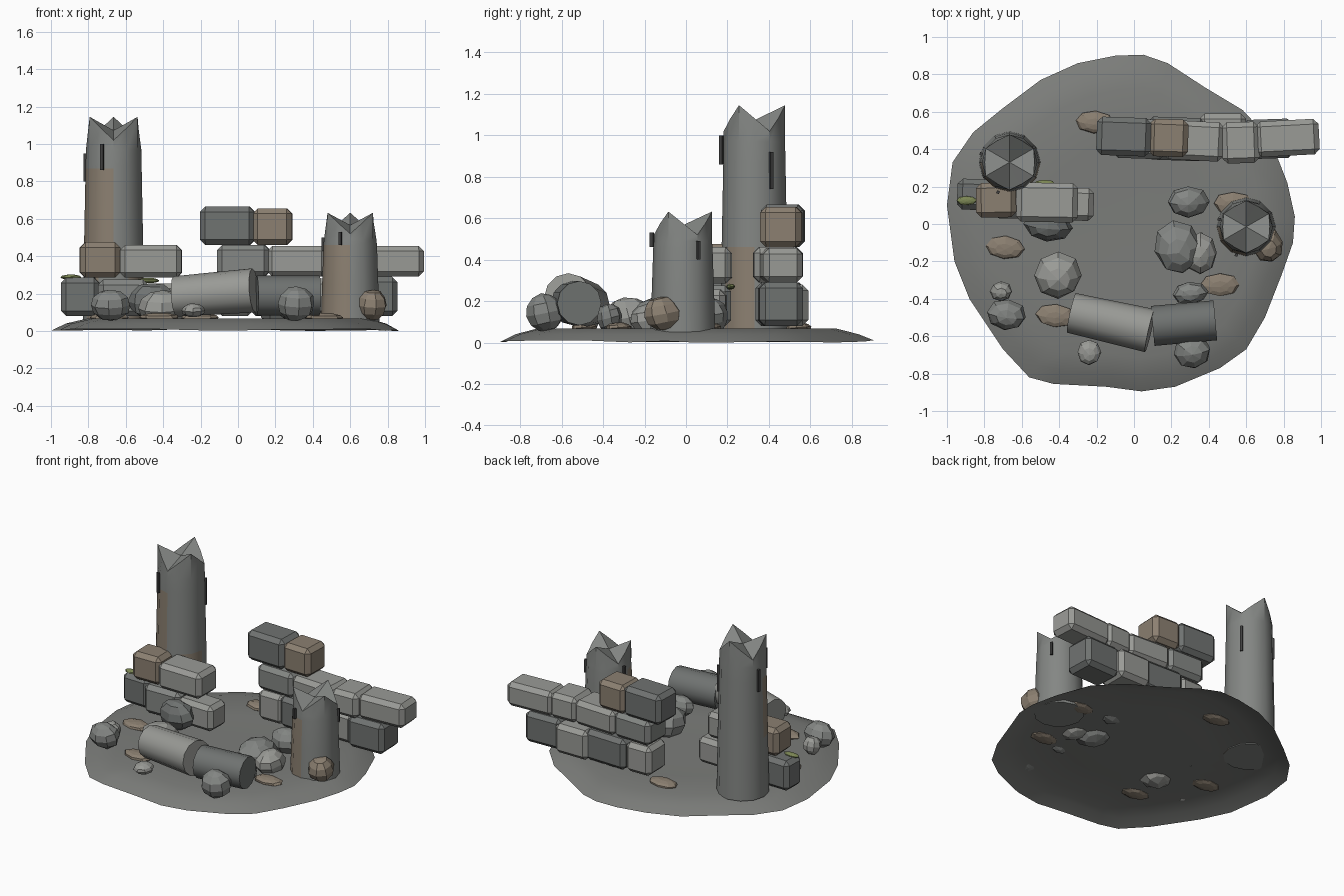
import bpy, bmesh, random
from math import sin, cos, pi, radians, atan2, hypot
from mathutils import Vector, Matrix

if "Cube" in bpy.data.objects:
    bpy.data.objects.remove(bpy.data.objects["Cube"])

random.seed(4)


def material(name, r, g, b):
    m = bpy.data.materials.new(name)
    m.diffuse_color = (r, g, b, 1)
    m.use_nodes = True
    m.node_tree.nodes["Principled BSDF"].inputs["Base Color"].default_value = m.diffuse_color
    return m


DARK = material("dark_stone", 0.16, 0.17, 0.165)
MID = material("mid_stone", 0.23, 0.24, 0.23)
LIGHT = material("light_stone", 0.32, 0.325, 0.305)
BROWN = material("brown_stone", 0.26, 0.215, 0.165)
CRACK = material("crack", 0.05, 0.05, 0.05)
MOSS = material("moss", 0.2, 0.24, 0.09)
SOIL = material("soil", 0.2, 0.205, 0.195)


def finish(name, bm, mats, smooth=None):
    bmesh.ops.recalc_face_normals(bm, faces=bm.faces[:])
    me = bpy.data.meshes.new(name)
    bm.to_mesh(me)
    bm.free()
    for m in mats:
        me.materials.append(m)
    ob = bpy.data.objects.new(name, me)
    bpy.context.collection.objects.link(ob)
    if smooth:
        bpy.ops.object.select_all(action='DESELECT')
        ob.select_set(True)
        bpy.context.view_layer.objects.active = ob
        bpy.ops.object.shade_smooth_by_angle(angle=radians(smooth))
    return ob


def box(name, x0, x1, y0, y1, z0, z1, mat, bevel=0.028, turn=0):
    bm = bmesh.new()
    bmesh.ops.create_cube(bm, size=1)
    bmesh.ops.scale(bm, vec=(x1 - x0, y1 - y0, z1 - z0), verts=bm.verts)
    if bevel:
        bmesh.ops.bevel(bm, geom=bm.edges[:], offset=bevel, segments=1,
                        affect='EDGES', profile=0.5)
    bmesh.ops.rotate(bm, matrix=Matrix.Rotation(radians(turn), 3, 'Z'), verts=bm.verts)
    bmesh.ops.translate(bm, vec=((x0 + x1) / 2, (y0 + y1) / 2, (z0 + z1) / 2), verts=bm.verts)
    return finish(name, bm, [mat])


def rock(name, x, y, z, rx, ry, rz, mat, turn=0, tilt=12):
    bm = bmesh.new()
    bmesh.ops.create_uvsphere(bm, u_segments=8, v_segments=6, radius=1)
    bmesh.ops.rotate(bm, matrix=Matrix.Rotation(radians(tilt), 3, 'X'), verts=bm.verts)
    for v in bm.verts:
        v.co *= random.uniform(0.95, 1.04)
    bmesh.ops.scale(bm, vec=(rx, ry, rz), verts=bm.verts)
    bmesh.ops.rotate(bm, matrix=Matrix.Rotation(radians(turn), 3, 'Z'), verts=bm.verts)
    bmesh.ops.translate(bm, vec=(x, y, z), verts=bm.verts)
    return finish(name, bm, [mat])


def column(name, cx, cy, profile, peak, valley, brown):
    """Twelve-sided shaft with a three-pointed broken top."""
    bm = bmesh.new()
    n = 12
    rings = [[bm.verts.new((cx + r * cos(2 * pi * i / n), cy + r * sin(2 * pi * i / n), z))
              for i in range(n)] for r, z in profile]
    r = profile[-1][0]
    crown = []
    for i in range(n):
        a = 2 * pi * i / n
        d = abs((i - 3 + 2) % 4 - 2) / 2          # 0 at a peak, 1 in a valley
        rr = r if i % 2 else r * 0.9
        crown.append(bm.verts.new((cx + rr * cos(a), cy + rr * sin(a), peak + (valley - peak) * d)))
    rings.append(crown)
    for k in range(len(rings) - 1):
        for i in range(n):
            j = (i + 1) % n
            f = bm.faces.new((rings[k][i], rings[k][j], rings[k + 1][j], rings[k + 1][i]))
            f.material_index = 1 if (k, i) in brown else 0
    top = bm.verts.new((cx, cy, (peak + valley) / 2 - 0.01))
    for i in range(n):
        bm.faces.new((crown[i], crown[(i + 1) % n], top)).material_index = 0
    bm.faces.new(rings[0])
    return finish(name, bm, [MID, BROWN], 35)


def drum(name, a, b, ra, rb, mat):
    a, b = Vector(a), Vector(b)
    d = b - a
    bm = bmesh.new()
    bmesh.ops.create_cone(bm, cap_ends=True, segments=12, radius1=ra, radius2=rb, depth=d.length)
    bmesh.ops.rotate(bm, matrix=d.to_track_quat('Z', 'Y').to_matrix(), verts=bm.verts)
    bmesh.ops.translate(bm, vec=(a + b) / 2, verts=bm.verts)
    return finish(name, bm, [mat], 35)


# Ground: thin domed sheet with an irregular outline
outline = [(0.86, 0.04), (0.82, 0.22), (0.73, 0.45), (0.58, 0.61), (0.38, 0.73), (0.18, 0.86),
           (0.05, 0.905), (-0.1, 0.90), (-0.3, 0.86), (-0.5, 0.77), (-0.7, 0.62), (-0.86, 0.49),
           (-0.97, 0.33), (-1.0, 0.1), (-0.96, -0.2), (-0.88, -0.4), (-0.7, -0.67), (-0.56, -0.82),
           (-0.43, -0.855), (-0.15, -0.87), (0.04, -0.895), (0.22, -0.87), (0.46, -0.77),
           (0.6, -0.67), (0.7, -0.5), (0.79, -0.27), (0.85, -0.1)]
bm = bmesh.new()
rings = [[bm.verts.new((x * s, y * s, z + (random.uniform(0, 0.012) if s == 1 else 0)))
          for x, y in outline] for s, z in ((1, 0), (0.92, 0.04), (0.8, 0.068), (0.5, 0.062))]
for lo, hi in zip(rings, rings[1:]):
    for i in range(len(lo)):
        j = (i + 1) % len(lo)
        bm.faces.new((lo[i], lo[j], hi[j], hi[i]))
centre = bm.verts.new((0, 0, 0.06))
for i in range(len(outline)):
    bm.faces.new((rings[-1][i], rings[-1][(i + 1) % len(outline)], centre))
for v in rings[0][:1]:
    v.co.z = 0
finish("ground", bm, [SOIL], 60)

# Standing broken columns
column("tall_column", -0.665, 0.33, [(0.165, 0.06), (0.158, 0.46), (0.15, 0.87), (0.148, 0.97)],
       1.145, 1.02, {(1, 6), (1, 7), (1, 8), (0, 7), (0, 10), (0, 11)})
column("short_column", 0.6, -0.015, [(0.157, 0.05), (0.15, 0.25), (0.143, 0.46), (0.14, 0.49)],
       0.632, 0.52, {(0, 6), (0, 7), (0, 8), (1, 6), (1, 7), (1, 8)})

# Thin cracks on the column faces
for k, (x, y, z0, z1) in enumerate([(-0.727, 0.17, 0.86, 1.0), (-0.817, 0.375, 0.80, 0.95),
                                    (-0.535, 0.41, 0.74, 0.92), (0.547, -0.165, 0.46, 0.53),
                                    (0.455, 0.025, 0.43, 0.50), (0.725, 0.06, 0.40, 0.49)]):
    c = (-0.665, 0.33) if x < 0 else (0.6, -0.015)
    box(f"column_crack_{k}", x - 0.008, x + 0.008, y - 0.008, y + 0.008, z0, z1, CRACK, 0,
        atan2(y - c[1], x - c[0]) * 180 / pi)

# Back wall, three courses
back = [(-0.11, 0.08, 0.36, 0.56, 0.08, 0.28, LIGHT, 1), (0.07, 0.38, 0.34, 0.57, 0.08, 0.29, DARK, -2),
        (0.35, 0.60, 0.38, 0.59, 0.08, 0.28, LIGHT, 0), (0.58, 0.85, 0.35, 0.56, 0.08, 0.29, DARK, 2),
        (-0.11, 0.17, 0.35, 0.56, 0.29, 0.46, MID, -2), (0.16, 0.48, 0.34, 0.55, 0.29, 0.455, LIGHT, -3),
        (0.47, 0.67, 0.325, 0.545, 0.29, 0.46, LIGHT, 2), (0.65, 0.99, 0.365, 0.555, 0.29, 0.455, LIGHT, 3),
        (-0.20, 0.09, 0.365, 0.57, 0.46, 0.665, DARK, -2), (0.08, 0.29, 0.36, 0.56, 0.46, 0.655, BROWN, -2)]
for k, (*dims, mat, turn) in enumerate(back):
    box(f"back_wall_block_{k}", *dims, mat, turn=turn)

# Left wall, two courses
left = [(-0.945, -0.74, 0.075, 0.24, 0.08, 0.285, DARK, -2), (-0.75, -0.48, 0.03, 0.215, 0.08, 0.275, MID, 1),
        (-0.49, -0.215, 0.02, 0.195, 0.08, 0.255, LIGHT, -2),
        (-0.845, -0.63, 0.035, 0.22, 0.285, 0.475, BROWN, 1), (-0.63, -0.30, 0.01, 0.22, 0.285, 0.46, LIGHT, -1)]
for k, (*dims, mat, turn) in enumerate(left):
    box(f"left_wall_block_{k}", *dims, mat, turn=turn)

# Moss patches
rock("moss_patch_a", -0.895, 0.125, 0.288, 0.055, 0.025, 0.014, MOSS)
rock("moss_patch_b", -0.48, 0.215, 0.27, 0.06, 0.022, 0.014, MOSS)

# Fallen column pieces
drum("fallen_drum_long", (-0.335, -0.475, 0.185), (0.085, -0.57, 0.217), 0.108, 0.118, LIGHT)
drum("fallen_drum_short", (0.10, -0.545, 0.19), (0.435, -0.515, 0.19), 0.107, 0.107, DARK)

# Rounded rubble
rubble = [(-0.405, -0.275, 0.12, 0.127, 0.125, 0.10, LIGHT, 0), (-0.68, -0.485, 0.138, 0.107, 0.083, 0.083, MID, -8),
          (-0.71, -0.36, 0.12, 0.06, 0.055, 0.06, LIGHT, 0), (-0.24, -0.685, 0.11, 0.064, 0.07, 0.037, LIGHT, 0),
          (0.31, -0.68, 0.145, 0.102, 0.093, 0.092, MID, 10), (0.30, -0.37, 0.12, 0.097, 0.062, 0.07, MID, 5),
          (0.235, -0.125, 0.12, 0.127, 0.145, 0.10, MID, 10), (0.355, -0.155, 0.11, 0.09, 0.112, 0.08, LIGHT, 0),
          (0.29, 0.12, 0.13, 0.112, 0.087, 0.085, MID, 0), (-0.46, -0.01, 0.16, 0.13, 0.083, 0.10, DARK, -5),
          (0.715, -0.115, 0.14, 0.085, 0.095, 0.083, BROWN, 15)]
for k, (*dims, mat, turn) in enumerate(rubble):
    rock(f"rubble_stone_{k}", *dims, mat, turn)

# Flat brown stones set into the ground
for k, (x, y, turn) in enumerate([(-0.69, -0.125, -5), (-0.42, -0.49, -5), (0.46, -0.325, 0),
                                  (-0.21, 0.545, -5), (0.53, 0.11, 0)]):
    rock(f"flat_stone_{k}", x, y, 0.072, 0.105, 0.063, 0.026, BROWN, turn)
